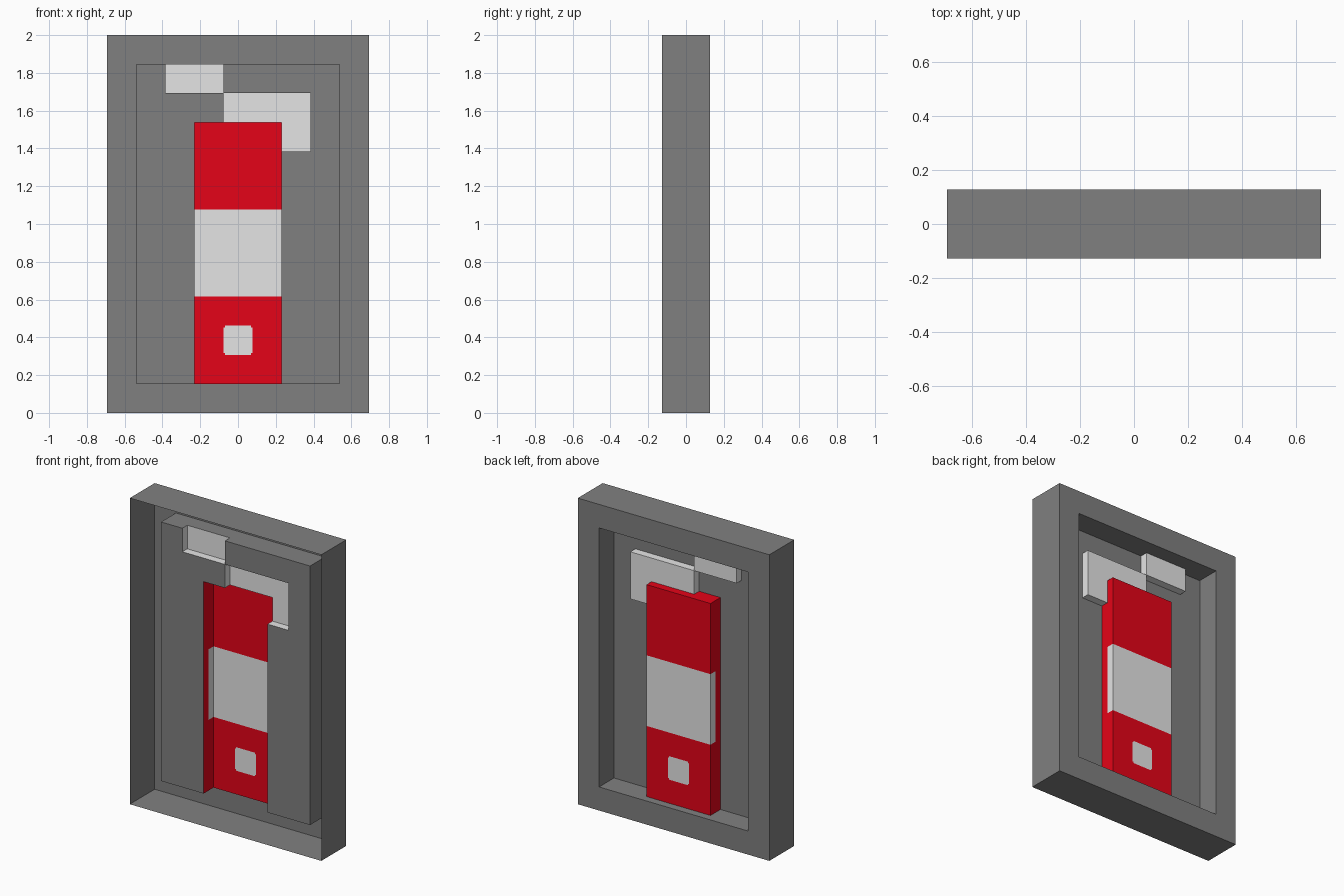
import bpy, bmesh
from mathutils import Vector

if "Cube" in bpy.data.objects:
    bpy.data.objects.remove(bpy.data.objects["Cube"])

U = 2 / 13                                  # one module of the design
LEVELS = [-U / 6, U / 6, U / 2, U * 5 / 6]  # panel, plates, bar, rear rim (y)
FRONT = -U * 5 / 6


def material(name, col):
    m = bpy.data.materials.new(name)
    m.diffuse_color = (*col, 1)
    m.use_nodes = True
    m.node_tree.nodes["Principled BSDF"].inputs["Base Color"].default_value = m.diffuse_color
    return m


MATS = [material("dark grey", (0.216, 0.216, 0.216)),
        material("light grey", (0.783, 0.783, 0.783)),
        material("red", (0.783, 0.001, 0.009))]
GREY, LIGHT, RED = 0, 1, 2
parts = {}


def quad(part, corners, facing, mat):
    """Add one face to a part, turned to the wanted direction."""
    bm = parts.setdefault(part, bmesh.new())
    f = bm.faces.new([bm.verts.new(c) for c in corners])
    f.normal_update()
    if f.normal.dot(Vector(facing)) < 0:
        f.normal_flip()
    f.material_index = mat


def x_wall(part, x, y0, y1, z0, z1, side, mat):
    quad(part, [(x, y0, z0), (x, y1, z0), (x, y1, z1), (x, y0, z1)], (side, 0, 0), mat)


def z_wall(part, z, y0, y1, x0, x1, side, mat):
    quad(part, [(x0, y0, z), (x1, y0, z), (x1, y1, z), (x0, y1, z)], (0, 0, side), mat)


def sheet(part, x0, x1, z0, z1, y, mat):
    quad(part, [(x0, y, z0), (x1, y, z0), (x1, y, z1), (x0, y, z1)], (0, 1, 0), mat)


# casing: thin sides, open front, rim at the rear
W, H, B = 4.5 * U, 13 * U, LEVELS[3]
for s in (-1, 1):
    x_wall("casing", s * W, FRONT, B, 0, H, s, GREY)
    a, b = sorted((s * W, s * 3.5 * U))
    sheet("casing", a, b, 0, H, B, GREY)
for z, s in ((0, -1), (H, 1)):
    z_wall("casing", z, FRONT, B, -W, W, s, GREY)
for z in (0, 12 * U):
    sheet("casing", -3.5 * U, 3.5 * U, z, z + U, B, GREY)

# stepped sheet inside the rim
XS = [-3.5, -2.5, -1.5, -.5, -.44, .44, .5, 1.5, 2.5, 3.5]
ZS = [1, 2, 2.06, 2.94, 3, 4, 7, 9, 10, 11, 12]


def cell(i, k):
    """Part, level and colour of one cell, in module units."""
    if not (0 <= i < len(XS) - 1 and 0 <= k < len(ZS) - 1):
        return "casing", 3, GREY
    x, z = (XS[i] + XS[i + 1]) / 2, (ZS[k] + ZS[k + 1]) / 2
    if abs(x) < 1.5 and z < 10:
        badge = abs(x) < .5 and 2 < z < 3 and (abs(x) < .44 or abs(z - 2.5) < .44)
        return "bar", 2, LIGHT if badge or 4 < z < 7 else RED
    if -.5 < x < 2.5 and 9 < z < 11:
        return "side_plate", 1, LIGHT
    if -2.5 < x < -.5 and z > 11:
        return "top_plate", 1, LIGHT
    return "back_panel", 0, GREY


def step(a, b, wall, pos, e0, e1):
    """Join two neighbouring cells of different level by wall strips."""
    high, low, side = (a, b, 1) if a[1] > b[1] else (b, a, -1)
    for n in range(low[1], high[1]):
        mat = RED if high[0] == "bar" and n == 0 else high[2]
        wall(high[0], pos, LEVELS[n], LEVELS[n + 1], e0, e1, side, mat)


for i in range(-1, len(XS) - 1):
    for k in range(-1, len(ZS) - 1):
        c = cell(i, k)
        if i >= 0 and k >= 0:
            sheet(c[0], XS[i] * U, XS[i + 1] * U, ZS[k] * U, ZS[k + 1] * U,
                  LEVELS[c[1]], c[2])
        if k >= 0:
            step(c, cell(i + 1, k), x_wall, XS[i + 1] * U, ZS[k] * U, ZS[k + 1] * U)
        if i >= 0:
            step(c, cell(i, k + 1), z_wall, ZS[k + 1] * U, XS[i] * U, XS[i + 1] * U)

# make the objects
for name, bm in parts.items():
    bmesh.ops.remove_doubles(bm, verts=bm.verts[:], dist=1e-5)
    bmesh.ops.dissolve_limit(bm, angle_limit=0.01, verts=bm.verts[:],
                             edges=bm.edges[:], delimit={'MATERIAL'})
    me = bpy.data.meshes.new(name)
    bm.to_mesh(me)
    bm.free()
    for m in MATS:
        me.materials.append(m)
    bpy.context.scene.collection.objects.link(bpy.data.objects.new(name, me))
